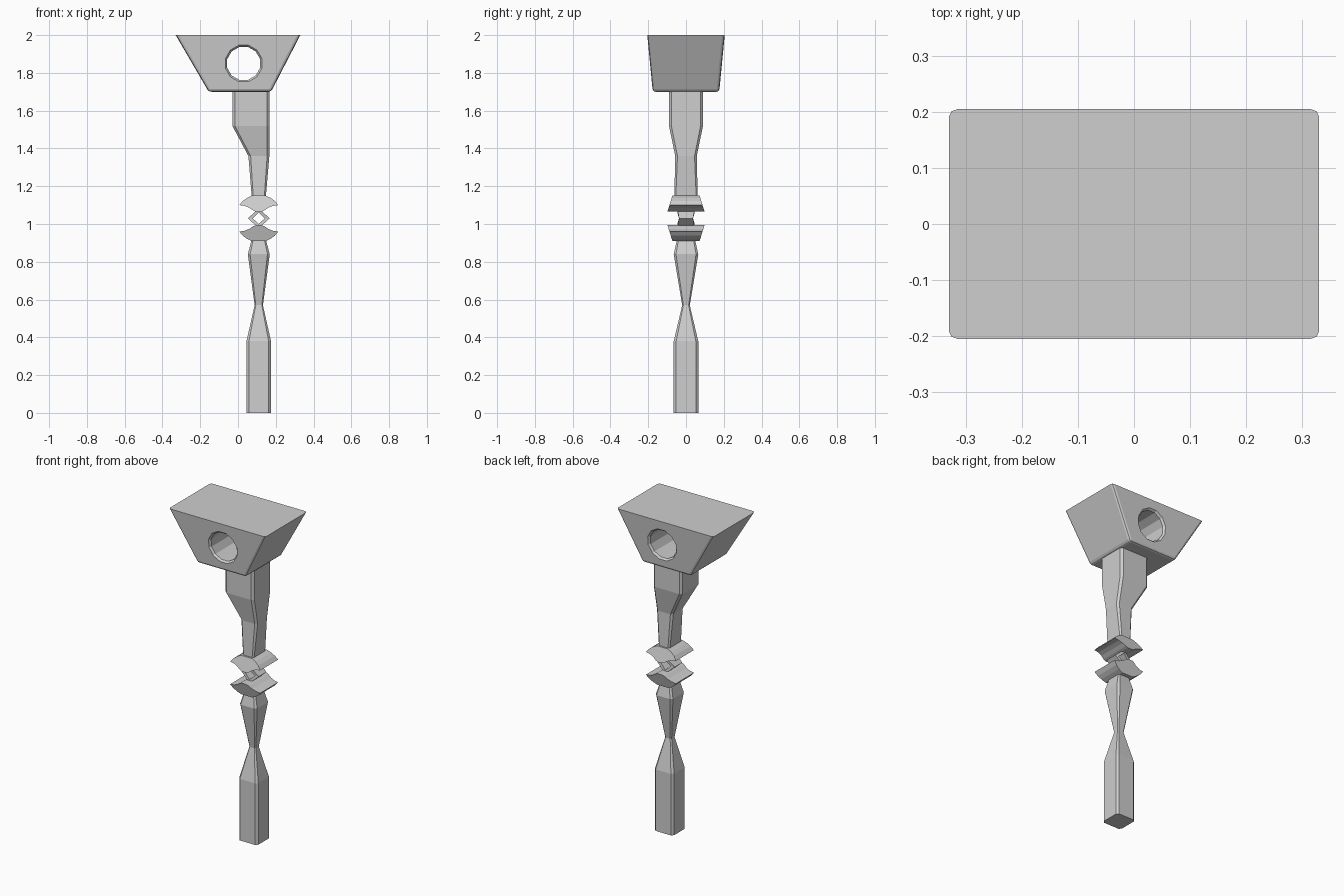
import bpy, bmesh, math

cube = bpy.data.objects.get("Cube")
if cube:
    bpy.data.objects.remove(cube, do_unlink=True)

grey = bpy.data.materials.new("plain_grey")
grey.use_nodes = True
colour = (0.62, 0.62, 0.62, 1)
grey.diffuse_color = colour
grey.node_tree.nodes["Principled BSDF"].inputs["Base Color"].default_value = colour

AXIS = 0.11   # x of the handle
MID = 1.03    # height of the joint


def finish(name, bm):
    bmesh.ops.recalc_face_normals(bm, faces=bm.faces)
    mesh = bpy.data.meshes.new(name)
    bm.to_mesh(mesh)
    bm.free()
    obj = bpy.data.objects.new(name, mesh)
    bpy.context.collection.objects.link(obj)
    mesh.materials.append(grey)
    return obj


def loft(name, rings):
    """Skin a stack of equal-length point rings and cap both ends."""
    bm = bmesh.new()
    loops = [[bm.verts.new(p) for p in ring] for ring in rings]
    n = len(loops[0])
    for a, b in zip(loops, loops[1:]):
        for i in range(n):
            j = (i + 1) % n
            bm.faces.new((a[i], a[j], b[j], b[i]))
    bm.faces.new(loops[0])
    bm.faces.new(loops[-1])
    return finish(name, bm)


def section(z, x0, x1, hy, c):
    """Rectangle with cut corners."""
    return [(x0 + c, -hy, z), (x1 - c, -hy, z), (x1, c - hy, z), (x1, hy - c, z),
            (x1 - c, hy, z), (x0 + c, hy, z), (x0, hy - c, z), (x0, c - hy, z)]


# Handle below the joint
loft("lower_handle", [section(z, AXIS - hx, AXIS + hx, hy, c) for z, hx, hy, c in (
    (0, 0.065, 0.065, 0.013), (0.38, 0.065, 0.065, 0.013), (0.57, 0.022, 0.02, 0.006),
    (0.84, 0.058, 0.065, 0.012), (0.92, 0.037, 0.047, 0.008))])

# Neck between the joint and the head
loft("upper_neck", [section(*s) for s in (
    (1.14, 0.073, 0.147, 0.062, 0.008), (1.36, 0.055, 0.166, 0.057, 0.012),
    (1.52, -0.03, 0.166, 0.09, 0.013), (1.71, -0.03, 0.166, 0.09, 0.013))])

# Winged collars, mirrored above and below the joint
half = [(0.037, 0.12), (0.063, 0.108), (0.085, 0.092), (0.103, 0.07),
        (0.075, 0.066), (0.05, 0.056), (0.03, 0.042), (0.015, 0.036)]
outline = half + [(-x, h) for x, h in reversed(half)]
for name, side in (("upper_collar", 1), ("lower_collar", -1)):
    loft(name, [[(AXIS + x, s * (0.1 - 0.31 * (h - 0.03)), MID + side * h)
                 for x, h in outline] for s in (-1, 1)])

# Open diamond link
bm = bmesh.new()
loops = []
for rx, rz, s in ((0.058, 0.052, -1), (0.058, 0.052, 1), (0.032, 0.03, 1), (0.032, 0.03, -1)):
    loops.append([bm.verts.new((AXIS + rx * dx, s * (0.037 + 0.009 * abs(dz)), MID + rz * dz))
                  for dx, dz in ((1, 0), (0, 1), (-1, 0), (0, -1))])
for k in range(4):
    a, b = loops[k], loops[(k + 1) % 4]
    for i in range(4):
        j = (i + 1) % 4
        bm.faces.new((a[i], a[j], b[j], b[i]))
finish("diamond_link", bm)

# Flared head with softened lower and corner edges
BASE, TOP = 1.70, 2.0
bm = bmesh.new()
rings = [[bm.verts.new(p) for p in ((x0, -hy, z), (x1, -hy, z), (x1, hy, z), (x0, hy, z))]
         for z, x0, x1, hy in ((BASE, -0.155, 0.175, 0.176), (TOP, -0.33, 0.33, 0.205))]
for i in range(4):
    j = (i + 1) % 4
    bm.faces.new((rings[0][i], rings[0][j], rings[1][j], rings[1][i]))
bm.faces.new(rings[0])
bm.faces.new(rings[1])
soft = [e for e in bm.edges if min(v.co.z for v in e.verts) < TOP - 0.1]
bmesh.ops.bevel(bm, geom=soft, offset=0.014, segments=2, profile=0.5, affect='EDGES')
head = finish("head", bm)

# Twelve-sided hole through the head, flared at both mouths
rings = []
for s, lift, r in ((-1, 0.03, 0.125), (-1, -0.012, 0.09), (1, -0.012, 0.09), (1, 0.03, 0.125)):
    ring = []
    for k in range(12):
        t = math.tau * (k + 0.5) / 12
        z = 1.85 + r * math.sin(t)
        ring.append((0.03 + r * math.cos(t), s * (0.176 + 0.097 * (z - BASE) + lift), z))
    rings.append(ring)
cutter = loft("hole_cutter", rings)
cutter.hide_render = True
cutter.hide_set(True)
cut = head.modifiers.new("hole", 'BOOLEAN')
cut.operation = 'DIFFERENCE'
cut.solver = 'EXACT'
cut.object = cutter
